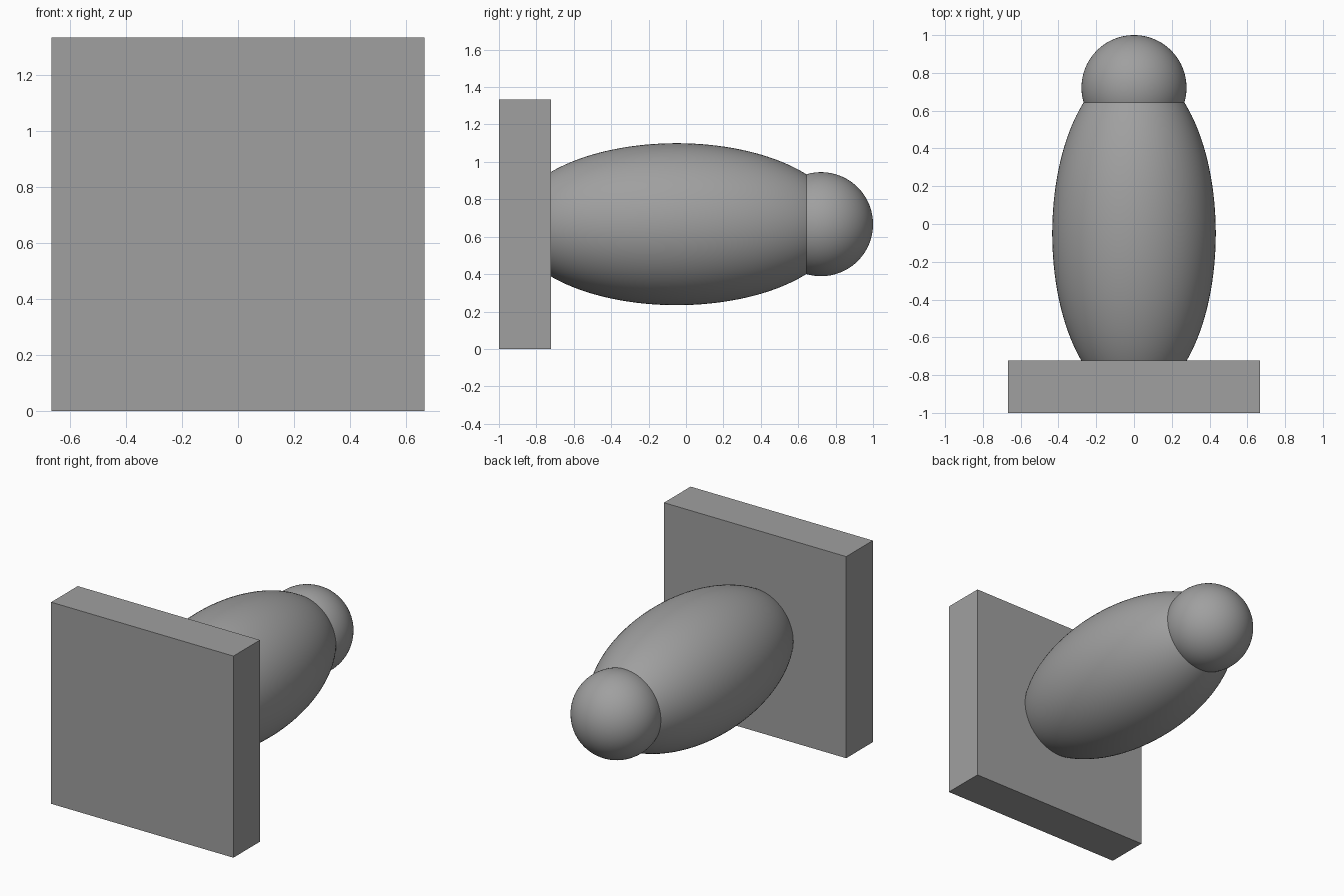
import bpy
import math

if "Cube" in bpy.data.objects:
    bpy.data.objects.remove(bpy.data.objects["Cube"])

grey = bpy.data.materials.new("mid_grey")
grey.diffuse_color = (0.35, 0.35, 0.35, 1)
grey.use_nodes = True
grey.node_tree.nodes["Principled BSDF"].inputs["Base Color"].default_value = grey.diffuse_color

MID_Z = 0.667  # height of the shared axis


def finish(name, scale):
    ob = bpy.context.object
    ob.name = name
    ob.scale = scale
    bpy.ops.object.transform_apply(location=False, rotation=True, scale=True)
    ob.data.materials.append(grey)
    return ob


def ellipsoid(name, y, radius, half_length):
    # poles lie along the y axis
    bpy.ops.mesh.primitive_uv_sphere_add(
        segments=96, ring_count=64, radius=1,
        location=(0, y, MID_Z), rotation=(math.pi / 2, 0, 0))
    finish(name, (radius, radius, half_length))
    bpy.ops.object.shade_smooth()


# Square base plate
bpy.ops.mesh.primitive_cube_add(size=1, location=(0, -0.861, MID_Z))
finish("base_plate", (1.333, 0.278, 1.333))

# Long body with its rear end sunk into the plate
ellipsoid("body", -0.05, 0.433, 0.88)

# Round tip
ellipsoid("tip_ball", 0.722, 0.278, 0.278)
